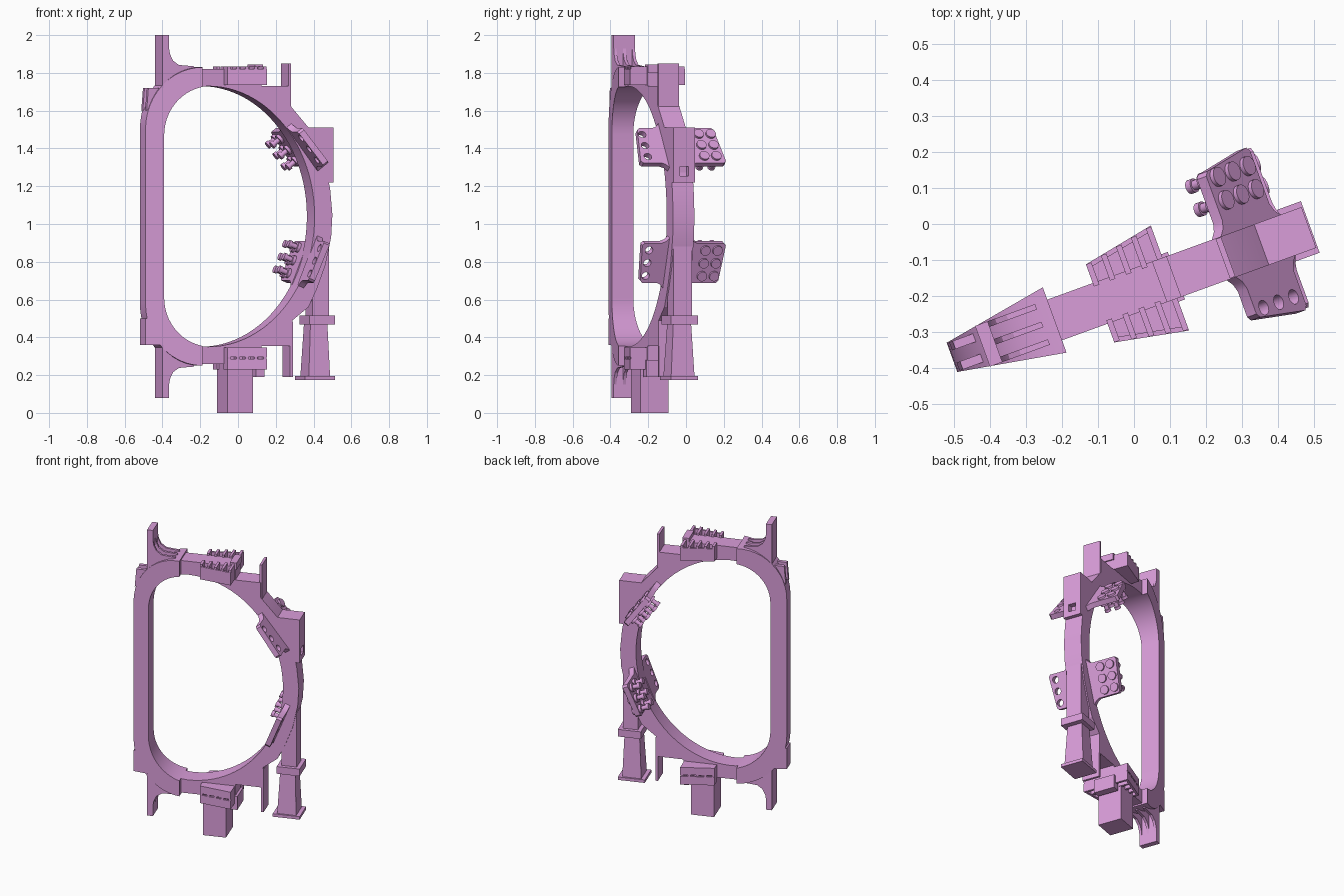
import bpy, bmesh
from math import cos, sin, pi, radians
from mathutils import Matrix, Vector

cube = bpy.data.objects.get("Cube")
if cube:
    bpy.data.objects.remove(cube, do_unlink=True)

mat = bpy.data.materials.new("plum_paint")
mat.use_nodes = True
PLUM = (0.70, 0.34, 0.70, 1)
mat.diffuse_color = PLUM
for node in mat.node_tree.nodes:
    if node.type == 'BSDF_PRINCIPLED':
        node.inputs["Base Color"].default_value = PLUM

# Local space: x = radial, y = across the frame, z = up
PLACE = Matrix.Translation((0, -0.186, 0)) @ Matrix.Rotation(radians(20), 4, 'Z')
MID = 1.04
parts = []


def add(name, bm, smooth=False):
    bmesh.ops.recalc_face_normals(bm, faces=bm.faces)
    mesh = bpy.data.meshes.new(name)
    bm.to_mesh(mesh)
    bm.free()
    mesh.transform(PLACE)
    mesh.materials.append(mat)
    obj = bpy.data.objects.new(name, mesh)
    bpy.context.collection.objects.link(obj)
    parts.append(obj)
    return obj


def loft(bm, a, b):
    """Solid between two matching outlines."""
    va, vb = [bm.verts.new(p) for p in a], [bm.verts.new(p) for p in b]
    bm.faces.new(va)
    bm.faces.new(vb[::-1])
    for i in range(len(va)):
        j = (i + 1) % len(va)
        bm.faces.new((va[i], vb[i], vb[j], va[j]))


def prism(name, pts, half, v=0):
    """Side profile (u, z) thickened across the frame; half may depend on u."""
    h = half if callable(half) else (lambda u: half)
    bm = bmesh.new()
    loft(bm, [(u, v - h(u), z) for u, z in pts], [(u, v + h(u), z) for u, z in pts])
    return add(name, bm)


def wedge(name, u0, u1, h0, h1, z0, z1):
    plan = [(u0, -h0), (u1, -h1), (u1, h1), (u0, h0)]
    bm = bmesh.new()
    loft(bm, [(u, v, z0) for u, v in plan], [(u, v, z1) for u, v in plan])
    return add(name, bm)


def box(name, u0, u1, v0, v1, z0, z1):
    h = (v1 - v0) / 2
    return prism(name, [(u0, z0), (u1, z0), (u1, z1), (u0, z1)], h, (v0 + v1) / 2)


def cut(obj, cutter):
    cutter.hide_render = True
    mod = obj.modifiers.new("cut", 'BOOLEAN')
    mod.operation, mod.solver, mod.object = 'DIFFERENCE', 'EXACT', cutter
    deps = bpy.context.evaluated_depsgraph_get()
    mesh = bpy.data.meshes.new_from_object(obj.evaluated_get(deps))
    obj.modifiers.clear()
    obj.data = mesh


def discard(obj):
    parts.remove(obj)
    bpy.data.objects.remove(obj, do_unlink=True)


def arc(cu, cz, ru, rz, a0, a1, n):
    step = radians(a1 - a0) / n
    return [(cu + ru * cos(radians(a0) + i * step), cz + rz * sin(radians(a0) + i * step))
            for i in range(n + 1)]


def flip(z):
    return 2 * MID - z


# D-shaped ring: wedge-shaped inner leg plus outer arm, with one opening
SPLIT = -0.234


def leg_half(u):
    return 0.043 + 0.176 * (u + 0.537)


leg = arc(SPLIT, 1.5, 0.303, 0.33, 90, 180, 12) + arc(SPLIT, 0.58, 0.303, 0.33, 180, 270, 12)
inner_leg = prism("inner_leg", leg, leg_half)
outer_arm = prism("outer_arm", [
    (SPLIT, 1.82), (.11, 1.82), (.11, 1.73), (.27, 1.73), (.27, 1.63), (.385, 1.5),
    (.44, 1.4), (.475, 1.3), (.498, 1.18), (.51, 1.05), (.503, .93), (.47, .78), (.42, .65),
    (.375, .56), (.285, .49), (.285, .355), (.11, .355), (.11, .26), (SPLIT, .26)], 0.06)
opening = prism("opening_cutter",
                arc(-.19, MID, .6, .69, -90, 90, 48)
                + arc(-.19, 1.47, .248, .26, 90, 180, 14)
                + arc(-.19, 0.61, .248, .26, 180, 270, 14), 0.4)
cut(inner_leg, opening)
cut(outer_arm, opening)
discard(opening)

# Inner leg foot block and shoulder lugs
prism("leg_foot_block", [(-.537, .36), (-.44, .36), (-.44, .5), (-.537, .5)], leg_half)
for v in (-.03, .03):
    prism("shoulder_lug", [(-.53, 1.6), (-.46, 1.65), (-.46, 1.72), (-.52, 1.72)], .012, v)

# Upper and lower posts with curved stiffening ribs
rib = [(-.415, 1.74), (-.415, 1.96), (-.405, 1.90), (-.388, 1.865), (-.355, 1.842),
       (-.27, 1.835), (-.27, 1.76)]
for side, f in (("upper", lambda z: z), ("lower", flip)):
    lo, hi = sorted((f(1.72), f(2.0)))
    box(side + "_post", -.447, -.41, -.06, .06, lo, hi)
    for v in (-.052, 0, .052):
        prism(side + "_post_rib", [(u, f(z)) for u, z in rib], .008, v)

# Slotted saddles above and below the arm
for side, f, depth in (("upper", lambda z: z, 1.835), ("lower", flip, 1.85)):
    z0, z1 = sorted((f(1.735), f(1.785)))
    wedge(side + "_saddle", -.1, .106, .115, .155, z0, z1)
    z0, z1 = sorted((f(1.78), f(depth)))
    for s in (-1, 1):
        for i in range(5):
            u = -.1 + i * .0475
            end = .115 + .19 * (u + .1)
            v0, v1 = sorted((s * .05, s * end))
            box(side + "_saddle_rib", u, u + .016, v0, v1, z0, z1)
        bm = bmesh.new()
        plan = [(-.1, s * .115), (.106, s * .155), (.106, s * .141), (-.1, s * .101)]
        loft(bm, [(u, v, z0) for u, v in plan], [(u, v, z1 - .015) for u, v in plan])
        add(side + "_saddle_wall", bm)
box("upper_saddle_clip", .075, .118, -.06, .06, 1.8, 1.845)
box("lower_saddle_clip", .075, .125, -.07, .07, .19, .28)
box("support_pillar", -.088, .056, -.08, .08, 0, .3)

# Upright end plates on the arm
box("upper_end_plate", .262, .278, -.058, .058, 1.62, 1.85)
box("lower_end_plate", .272, .288, -.058, .058, .19, .48)

# Outer block with square socket
block = prism("outer_block", [(.37, 1.51), (.516, 1.51), (.516, 1.22), (.46, 1.22),
                              (.43, 1.32), (.37, 1.42)], .06)
socket = box("socket_cutter", .48, .6, -.025, .025, 1.255, 1.305)
cut(block, socket)
discard(socket)

# Outer support leg
box("leg_column", .4, .495, -.052, .052, .5, .88)
box("leg_flange", .375, .52, -.076, .076, .467, .515)
box("leg_base_plate", .35, .52, -.076, .076, .175, .195)
bm = bmesh.new()
loft(bm, [(u, v, .19) for u, v in ((.375, -.066), (.495, -.066), (.495, .066), (.375, .066))],
     [(u, v, .475) for u, v in ((.39, -.05), (.485, -.05), (.485, .05), (.39, .05))])
add("leg_shaft", bm)


# Tilted bracket pads beside the ring: drilled in front, pegged behind
def stud(bm, base, axis, radius, a, b):
    turn = Vector((0, 0, 1)).rotation_difference(axis).to_matrix().to_4x4()
    bmesh.ops.create_cone(bm, cap_ends=True, segments=20, radius1=radius, radius2=radius,
                          depth=b - a,
                          matrix=Matrix.Translation(base + axis * (a + b) / 2) @ turn)


for side, u0, z0, tilt, length in (("upper", .352, 1.405, 37, .23),
                                   ("lower", .385, .8, -22, .225)):
    along = Vector((-sin(radians(tilt)), 0, cos(radians(tilt))))
    normal = Vector((along.z, 0, -along.x))
    centre = Vector((u0, 0, z0))
    for face, s, reach in (("front", -1, .2), ("back", 1, .255)):
        e = length / 2

        def at(d, v, n=0):
            return centre + along * d + Vector((0, s * v, 0)) + normal * n

        def rim(d):
            return reach + .18 * along.x * d

        outline = [(-e - .04, .045), (-e - .03, .06), (-e - .01, .078), (-e, .1),
                   (-e, rim(-e) - .012), (-e + .012, rim(-e)), (e - .012, rim(e)),
                   (e, rim(e) - .012), (e, .1), (e + .01, .078), (e + .03, .06), (e + .04, .045)]
        bm = bmesh.new()
        loft(bm, [at(d, v, -.016) for d, v in outline], [at(d, v, .018) for d, v in outline])
        pad = add(side + "_" + face + "_pad", bm)
        bm = bmesh.new()
        rows = (-.073, 0, .073)
        if s < 0:
            for d in rows:
                stud(bm, at(d, reach - .034), normal, .021, -.1, .1)
            drill = add("drill_cutter", bm)
            cut(pad, drill)
            discard(drill)
        else:
            for d in rows:
                for v in (reach - .105, reach - .037):
                    stud(bm, at(d, v), normal, .027, -.032, .03)
                    stud(bm, at(d, v), normal, .014, -.065, -.03)
                    stud(bm, at(d, v), normal, .02, -.08, -.062)
            add(side + "_pad_pegs", bm)

# Smooth curves, sharp edges
bpy.ops.object.select_all(action='DESELECT')
for obj in parts:
    obj.select_set(True)
bpy.context.view_layer.objects.active = parts[0]
bpy.ops.object.shade_smooth_by_angle(angle=radians(25))
